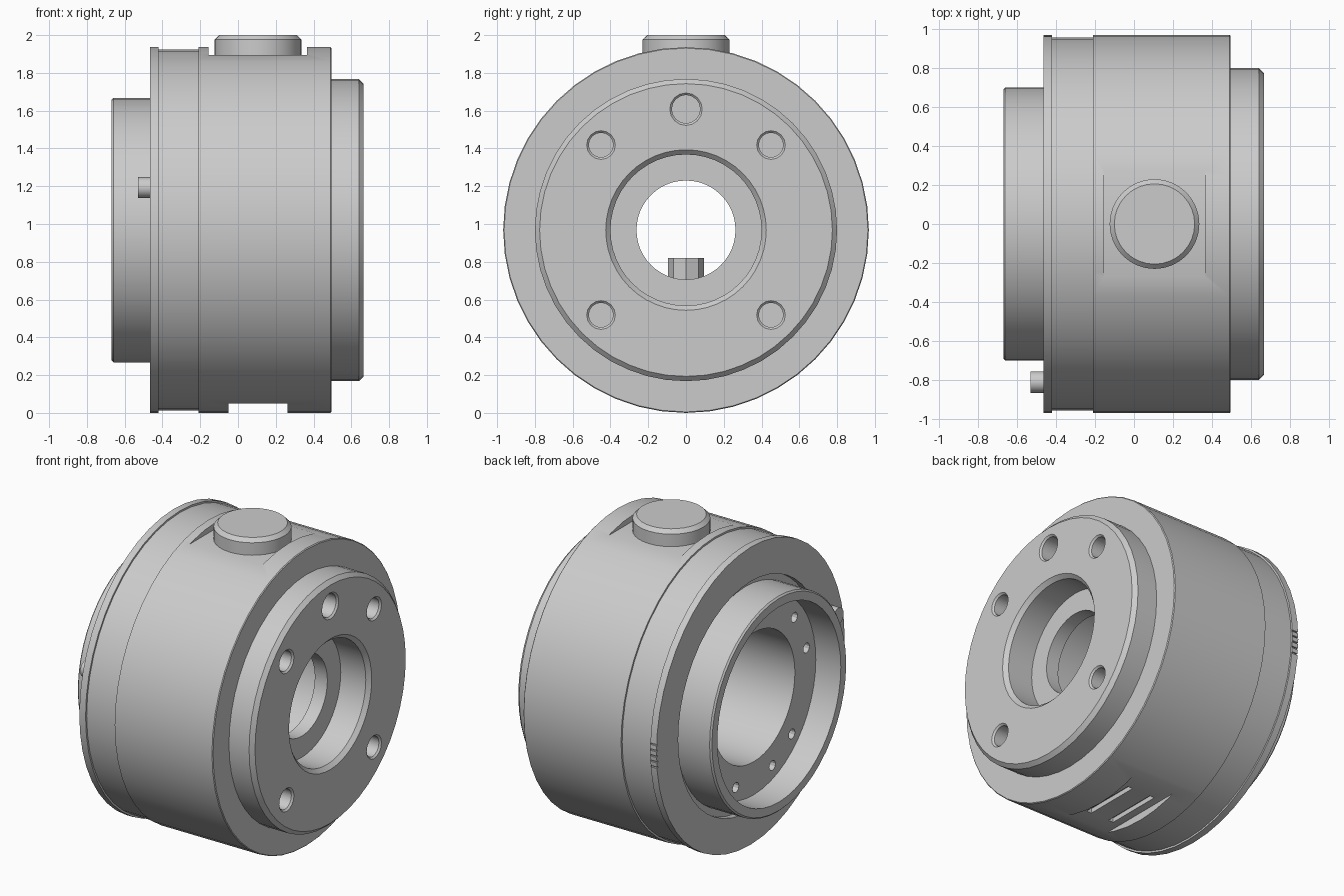
import bpy, bmesh
from math import cos, sin, pi, radians
from mathutils import Matrix, Vector

if "Cube" in bpy.data.objects:
    bpy.data.objects.remove(bpy.data.objects["Cube"])

CZ = 0.968          # height of the main axis, which runs along x
UP = Matrix.Rotation(-pi / 2, 4, 'Y')


def finish(name, bm, mat=Matrix()):
    bmesh.ops.remove_doubles(bm, verts=bm.verts, dist=1e-5)
    bmesh.ops.recalc_face_normals(bm, faces=bm.faces)
    bm.transform(mat)
    me = bpy.data.meshes.new(name)
    bm.to_mesh(me)
    bm.free()
    ob = bpy.data.objects.new(name, me)
    bpy.context.collection.objects.link(ob)
    return ob


def lathe(name, profile, seg, mat):
    """Revolve a closed (x, radius) outline about the x axis."""
    bm = bmesh.new()
    rings = [[bm.verts.new((x, r * sin(2 * pi * i / seg), r * cos(2 * pi * i / seg)))
              for x, r in profile] for i in range(seg)]
    n = len(profile)
    for i in range(seg):
        a, b = rings[i], rings[(i + 1) % seg]
        for j in range(n):
            k = (j + 1) % n
            if profile[j][1] == 0 and profile[k][1] == 0:
                continue
            if profile[j][1] == 0:
                bm.faces.new((a[j], a[k], b[k]))
            elif profile[k][1] == 0:
                bm.faces.new((a[j], a[k], b[j]))
            else:
                bm.faces.new((a[j], a[k], b[k], b[j]))
    return finish(name, bm, mat)


def rod(name, x0, x1, r, mat, seg=20, ch=0.0):
    """Solid cylinder along local x, optional chamfer (or flare) at x1."""
    prof = [(x0, 0), (x0, r)]
    prof += [(x1 - abs(ch), r), (x1, r - ch)] if ch else [(x1, r)]
    return lathe(name, prof + [(x1, 0)], seg, mat)


def box(name, lo, hi, mat=Matrix()):
    bm = bmesh.new()
    bmesh.ops.create_cube(bm, size=1)
    lo, hi = Vector(lo), Vector(hi)
    for v in bm.verts:
        v.co = Vector([(lo[i] + hi[i]) / 2 + v.co[i] * (hi[i] - lo[i]) for i in range(3)])
    return finish(name, bm, mat)


def at(y, z, x=0):
    return Matrix.Translation((x, y, CZ + z))


def smooth(ob):
    bpy.ops.object.select_all(action='DESELECT')
    ob.select_set(True)
    bpy.context.view_layer.objects.active = ob
    bpy.ops.object.shade_smooth_by_angle(angle=radians(28))


# Housing: outer drum, left collar, right boss and stepped bore in one outline
R = 0.968
outline = [
    (-0.67, 0.635), (-0.67, 0.69), (-0.66, 0.70), (-0.425, 0.70),      # left collar
    (-0.425, 0.745), (-0.465, 0.745),                                  # face groove
    (-0.465, R), (-0.42, R), (-0.42, 0.956), (-0.21, 0.956), (-0.21, R),
    (0.49, R), (0.495, R - 0.005), (0.495, 0.80),                      # drum
    (0.64, 0.80), (0.665, 0.775), (0.665, 0.425), (0.64, 0.40),        # right boss
    (0.46, 0.40), (0.46, 0.262), (0.37, 0.262), (0.37, 0.42),          # bore lip
    (-0.49, 0.42), (-0.49, 0.635),                                     # cavity
]
housing = lathe("housing", outline, 48, at(0, 0))

cutters = []
# Bolt holes in the right boss
for y, z, r in [(s * 0.45, t * 0.45, 0.065) for s in (-1, 1) for t in (-1, 1)] + [(0, 0.64, 0.075)]:
    cutters.append(rod("bolt_hole_cut", 0.40, 0.666, r, at(y, z), 16, -0.012))
# Small screw holes inside the left collar
for deg in (41, 12, -45, -70):
    for s in (-1, 1):
        a = radians(deg)
        cutters.append(rod("screw_hole_cut", -0.6, -0.35, 0.032,
                           at(s * 0.55 * cos(a), 0.55 * sin(a)), 12))
# Flat seat around the top plug and flat notch below
cutters.append(box("top_seat_cut", (-0.155, -0.29, 1.895), (0.365, 0.29, 2.1)))
cutters.append(box("bottom_notch_cut", (-0.05, -0.4, -0.1), (0.263, 0.4, 0.05)))
# Two slim grooves in the bottom notch
for x in (0.02, 0.19):
    cutters.append(box("groove_cut", (x - 0.018, -0.19, 0.0), (x + 0.018, 0.19, 0.08)))
# Timing marks on the flange rim
for k in range(5):
    turn = at(0, 0) @ Matrix.Rotation(radians(-6 + 2.2 * k), 4, 'X')
    cutters.append(box("mark_cut", (-0.5, R - 0.012, -0.005), (-0.421, R + 0.05, 0.005), turn))

for c in cutters:
    m = housing.modifiers.new("cut", 'BOOLEAN')
    m.operation, m.solver, m.object = 'DIFFERENCE', 'EXACT', c
bpy.context.view_layer.update()
bpy.context.view_layer.objects.active = housing
for m in list(housing.modifiers):
    bpy.ops.object.modifier_apply(modifier=m.name)
for c in cutters:
    bpy.data.objects.remove(c)

# Top plug, locating pin on the left face, and post rising into the cavity
plug = rod("top_plug", 1.8, 2.0, 0.23, Matrix.Translation((0.105, 0, 0)) @ UP, 32, 0.024)
pin = rod("locating_pin", -0.53, -0.40, 0.055, at(-0.81, 0.225), 16)
post = rod("inner_post", 0.45, 0.82, 0.095, Matrix.Translation((0.105, 0, 0)) @ UP, 8)

for ob in (housing, plug, pin):
    smooth(ob)
